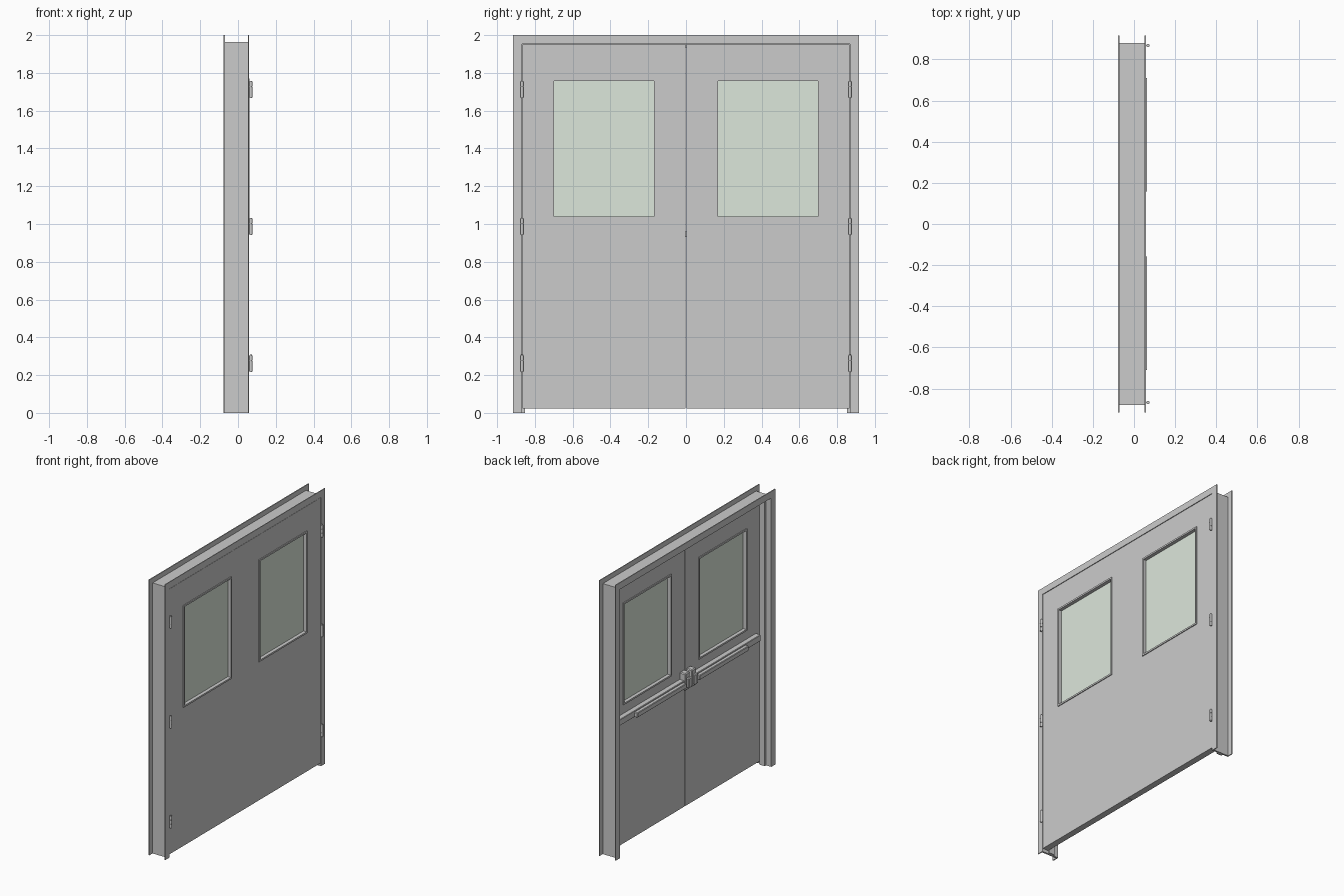
import bpy, bmesh, math

if "Cube" in bpy.data.objects:
    bpy.data.objects.remove(bpy.data.objects["Cube"])

def finish(name, bm, mat=None, bevel=0):
    bmesh.ops.recalc_face_normals(bm, faces=bm.faces[:])
    me = bpy.data.meshes.new(name)
    bm.to_mesh(me)
    bm.free()
    ob = bpy.data.objects.new(name, me)
    bpy.context.collection.objects.link(ob)
    if mat:
        me.materials.append(mat)
    if bevel:
        m = ob.modifiers.new("Bevel", 'BEVEL')
        m.width, m.segments = bevel, 1
    return ob

def skin(name, rings, closed, bevel=0):
    """Bridge closed profiles; join the last to the first, or cap the ends."""
    bm = bmesh.new()
    vs = [[bm.verts.new(p) for p in r] for r in rings]
    n = len(vs[0])
    for i in range(len(vs) if closed else len(vs) - 1):
        a, b = vs[i], vs[(i + 1) % len(vs)]
        for j in range(n):
            k = (j + 1) % n
            bm.faces.new((a[j], a[k], b[k], b[j]))
    if not closed:
        bm.faces.new(vs[0])
        bm.faces.new(vs[-1])
    return finish(name, bm, bevel=bevel)

def box(name, x, y, z, mat=None, bevel=0):
    bm = bmesh.new()
    bmesh.ops.create_cube(bm, size=1)
    for v in bm.verts:
        v.co = [(a + b) / 2 + c * (b - a) for c, (a, b) in zip(v.co, (x, y, z))]
    return finish(name, bm, mat, bevel)

def rect_ring(name, x0, x1, outer, inner):
    """Rectangular panel with a rectangular hole; rects are (y0, y1, z0, z1)."""
    def corner(r, i, x):
        return (x, r[0 if i in (0, 3) else 1], r[2 if i < 2 else 3])
    return skin(name, [[corner(outer, i, x0), corner(outer, i, x1),
                        corner(inner, i, x1), corner(inner, i, x0)] for i in range(4)], True)

def rod(name, x, y, z0, z1, r, sides=16):
    pts = [(math.cos(2 * math.pi * i / sides) * r + x,
            math.sin(2 * math.pi * i / sides) * r + y) for i in range(sides)]
    ob = skin(name, [[(px, py, z) for px, py in pts] for z in (z0, z1)], False)
    ob.data.shade_smooth()
    ob.data.set_sharp_from_angle(angle=math.radians(40))
    return ob

glass = bpy.data.materials.new("pale_green_glass")
glass.diffuse_color = (0.72, 0.80, 0.71, 1)
glass.use_nodes = True
glass.node_tree.nodes["Principled BSDF"].inputs["Base Color"].default_value = glass.diffuse_color

# Door frame: pressed steel section mitred around the opening
W, H = 0.868, 1.952
section = [(-.077, .048), (-.077, 0), (-.035, 0), (-.035, -.015), (.008, -.015),
           (.008, 0), (.058, 0), (.058, .048), (.052, .048), (.052, .012),
           (-.070, .012), (-.070, .048)]
skin("door_frame", [[(x, -W - u, 0) for x, u in section],
                    [(x, -W - u, H + u) for x, u in section],
                    [(x, W + u, H + u) for x, u in section],
                    [(x, W + u, 0) for x, u in section]], False)

for s, side in ((1, "left"), (-1, "right")):
    def Y(a, b):
        return (min(s * a, s * b), max(s * a, s * b))

    # Door leaf with window opening
    hole = (*Y(.162, .705), 1.035, 1.764)
    rect_ring(f"{side}_door", .010, .056, (*Y(.0015, .866), .022, 1.949), hole)

    # Glass and its trim on both faces
    box(f"{side}_window_glass", (.029, .037), Y(.162, .705), (1.035, 1.764), glass)
    for x0, x1, face in ((.037, .062, "outer"), (.004, .029, "inner")):
        rect_ring(f"{side}_{face}_window_trim", x0, x1,
                  (*Y(.157, .710), 1.029, 1.770), (*Y(.169, .698), 1.041, 1.758))

    # Hinges: leaf, three knuckles and pin
    for i, z in enumerate((.22, .945, 1.67)):
        y = s * W
        box(f"{side}_hinge_leaf_{i}", (.030, .068), Y(W - .002, W + .002), (z, z + .085))
        for k in range(3):
            a = z + k * .0285
            rod(f"{side}_hinge_knuckle_{i}_{k}", .068, y, a, a + .0275, .008)
        rod(f"{side}_hinge_pin_{i}", .068, y, z - .003, z + .088, .005)

    # Panic bar on the inner face
    box(f"{side}_bar_rail", (-.030, .010), Y(.03, .815), (.922, .968), bevel=.003)
    box(f"{side}_push_pad", (-.058, -.030), Y(.075, .64), (.926, .962), bevel=.004)
    box(f"{side}_latch_case", (-.040, .010), Y(.012, .062), (.895, 1.02), bevel=.006)
    box(f"{side}_latch_head", (-.062, -.040), Y(.018, .054), (.915, .99), bevel=.006)

# Latch bolts crossing the gap between the doors
box("centre_latch", (.022, .045), (-.004, .004), (.93, .96))
box("top_latch", (.022, .045), (-.006, .006), (1.935, 1.953))
